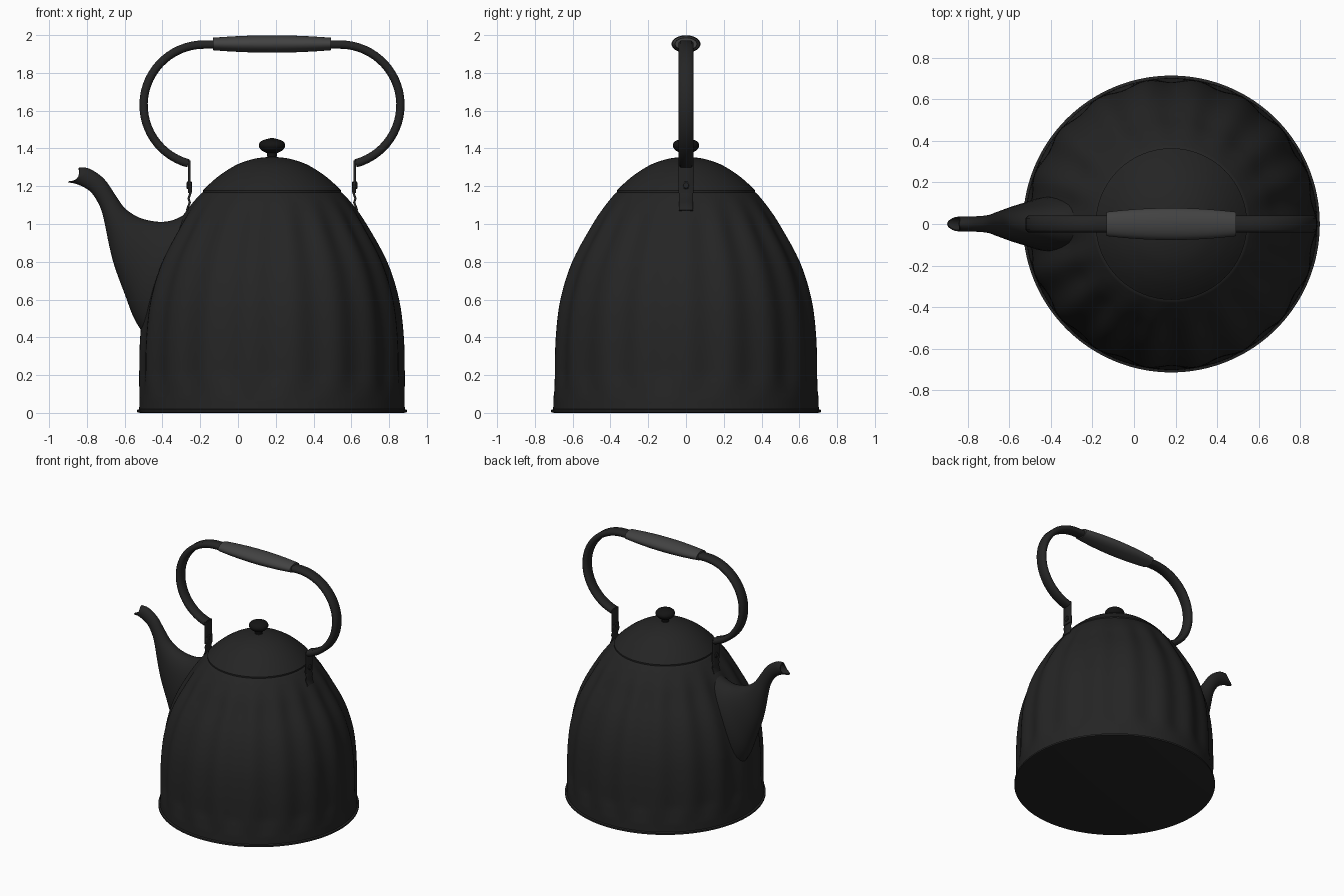
import bpy, bmesh
from math import sin, cos, pi, radians
from mathutils import Vector

if "Cube" in bpy.data.objects:
    bpy.data.objects.remove(bpy.data.objects["Cube"])

CX = 0.18  # axis of the body


def material(name, v):
    m = bpy.data.materials.new(name)
    m.diffuse_color = (v, v, v, 1)
    m.use_nodes = True
    m.node_tree.nodes["Principled BSDF"].inputs["Base Color"].default_value = m.diffuse_color
    return m


IRON = material("dark_iron", 0.018)
GRIP = material("grip_grey", 0.055)
BLACK = material("knob_black", 0.007)


def smooth_path(pts, n=5):
    """Catmull-Rom interpolation of tuples of any length."""
    out = []
    for i in range(len(pts) - 1):
        a, b, c, d = pts[max(i - 1, 0)], pts[i], pts[i + 1], pts[min(i + 2, len(pts) - 1)]
        for k in range(n):
            t = k / n
            out.append(tuple(0.5 * (2 * q + (r - p) * t + (2 * p - 5 * q + 4 * r - s) * t * t
                                    + (3 * q - p - 3 * r + s) * t ** 3)
                             for p, q, r, s in zip(a, b, c, d)))
    return out + [tuple(pts[-1])]


def loft(name, rings, mat, angle=35):
    """Skin closed rings and cap both ends."""
    bm = bmesh.new()
    vs = [[bm.verts.new(p) for p in ring] for ring in rings]
    n = len(vs[0])
    for a, b in zip(vs, vs[1:]):
        for i in range(n):
            j = (i + 1) % n
            bm.faces.new((a[i], a[j], b[j], b[i]))
    bm.faces.new(vs[0][::-1])
    bm.faces.new(vs[-1])
    bmesh.ops.recalc_face_normals(bm, faces=bm.faces)
    me = bpy.data.meshes.new(name)
    bm.to_mesh(me)
    bm.free()
    ob = bpy.data.objects.new(name, me)
    bpy.context.collection.objects.link(ob)
    me.materials.append(mat)
    bpy.ops.object.select_all(action='DESELECT')
    ob.select_set(True)
    bpy.context.view_layer.objects.active = ob
    bpy.ops.object.shade_smooth_by_angle(angle=radians(angle))
    return ob


def lathe(name, profile, mat, sides=64, flute=lambda z, t: 0):
    rings = []
    for r, z in profile:
        rings.append([(CX + (r - flute(z, t)) * cos(t), (r - flute(z, t)) * sin(t), z)
                      for t in (2 * pi * i / sides for i in range(sides))])
    return loft(name, rings, mat)


def strap(name, path, width, thick, mat):
    """Sweep a rounded flat bar along an (x, z) path."""
    rings = []
    b = min(width, thick) * 0.3
    w, h = width / 2, thick / 2
    sec = [(-w, -h + b), (-w, h - b), (-w + b, h), (w - b, h),
           (w, h - b), (w, -h + b), (w - b, -h), (-w + b, -h)]
    for i, (x, z) in enumerate(path):
        p, q = path[max(i - 1, 0)], path[min(i + 1, len(path) - 1)]
        d = Vector((q[0] - p[0], q[1] - p[1])).normalized()
        rings.append([(x - d.y * v, u, z + d.x * v) for u, v in sec])
    return loft(name, rings, mat, 50)


# Fluted body with a plain foot rim
def flute(z, t):
    fade = min(1, max(0, (z - 0.08) / 0.12)) * min(1, max(0, (1.16 - z) / 0.2))
    return 0.018 * fade * (0.5 - 0.5 * cos(18 * t))


wall = smooth_path([(0.703, 0.02), (0.702, 0.09), (0.703, 0.2), (0.698, 0.4), (0.673, 0.6),
                    (0.61, 0.8), (0.50, 1.0), (0.43, 1.1), (0.372, 1.165)])
lathe("kettle_body", [(0.70, 0), (0.715, 0.004), (0.715, 0.016)] + wall + [(0.35, 1.172)],
      IRON, 180, flute)

# Domed lid
dome = smooth_path([(0.365, 1.178), (0.32, 1.222), (0.26, 1.27), (0.18, 1.317),
                    (0.09, 1.346), (0.015, 1.355)])
lathe("lid", [(0.34, 1.16), (0.365, 1.165)] + dome, IRON)

# Lid knob on a short stem
bulb = smooth_path([(0.027, 1.375), (0.055, 1.39), (0.07, 1.415), (0.055, 1.44), (0.008, 1.455)], 4)
lathe("lid_knob", [(0.035, 1.345), (0.025, 1.358)] + bulb, BLACK, 32)

# Curved spout: lower x, z, upper x, z, half width
keys = [(-0.90, 1.22, -0.84, 1.30, 0.035), (-0.85, 1.21, -0.785, 1.292, 0.036),
        (-0.78, 1.17, -0.71, 1.24, 0.038), (-0.73, 1.09, -0.65, 1.155, 0.045),
        (-0.705, 1.0, -0.60, 1.085, 0.058), (-0.685, 0.9, -0.53, 1.037, 0.072),
        (-0.655, 0.78, -0.45, 1.015, 0.09), (-0.60, 0.63, -0.38, 1.013, 0.11),
        (-0.54, 0.48, -0.31, 1.035, 0.13), (-0.44, 0.34, -0.20, 1.10, 0.14)]


def spout_ring(k, scale=1, notch=0, n=32):
    lo, up = Vector((k[0], 0, k[1])), Vector((k[2], 0, k[3]))
    c, d = (lo + up) / 2, (up - lo) / 2
    ring = []
    for i in range(n):
        t = 2 * pi * i / n
        ring.append(c + scale * (d * cos(t) + Vector((0, k[4] * sin(t), 0)))
                    + notch * sin(t) ** 2 * Vector((0.8, 0, -0.6)))
    return ring


path = smooth_path(keys, 4)
outer = [spout_ring(k, 1, 0.025 * max(0, 1 - i / 4)) for i, k in enumerate(path)]
inner = [spout_ring(path[8], 0.8), spout_ring(path[4], 0.82), spout_ring(path[0], 0.84, 0.025)]
loft("spout", inner + outer, IRON, 50)

# Handle bar: two arcs joined by a straight top
left = [(-0.18 + 0.32 * cos(a), 1.63 + 0.32 * sin(a))
        for a in (radians(255 - 165 * i / 28) for i in range(29))]
strap("handle_bar", left + [(2 * CX - x, z) for x, z in reversed(left)], 0.082, 0.044, IRON)

# Barrel-shaped oval grip
rings = []
for i in range(17):
    s = -1 + i / 8
    e = 1 - s * s
    rings.append([(CX + 0.312 * s, (0.058 + 0.019 * e) * cos(t), 1.953 + (0.033 + 0.013 * e) * sin(t))
                  for t in (2 * pi * j / 32 for j in range(32))])
loft("handle_grip", rings, GRIP)

# Hanging tabs, rivets and body brackets, mirrored on both sides
for side, label in ((1, "left"), (-1, "right")):
    def mx(pts):
        return [(CX + side * (x - CX), z) for x, z in pts]
    strap(label + "_handle_tab", mx([(-0.258, 1.335), (-0.258, 1.25), (-0.258, 1.165)]),
          0.08, 0.012, IRON)
    strap(label + "_bracket", mx([(-0.252, 1.22), (-0.25, 1.17), (-0.262, 1.135),
                                  (-0.255, 1.115), (-0.27, 1.075), (-0.25, 1.06)]),
          0.076, 0.012, IRON)
    x0 = CX + side * (-0.258 - CX)
    loft(label + "_rivet", [[(x0 + dx, r * cos(t), 1.205 + r * sin(t))
                             for t in (2 * pi * j / 20 for j in range(20))]
                            for dx, r in ((-0.015, 0.014), (-0.01, 0.02), (0.01, 0.02), (0.015, 0.014))],
         IRON)
